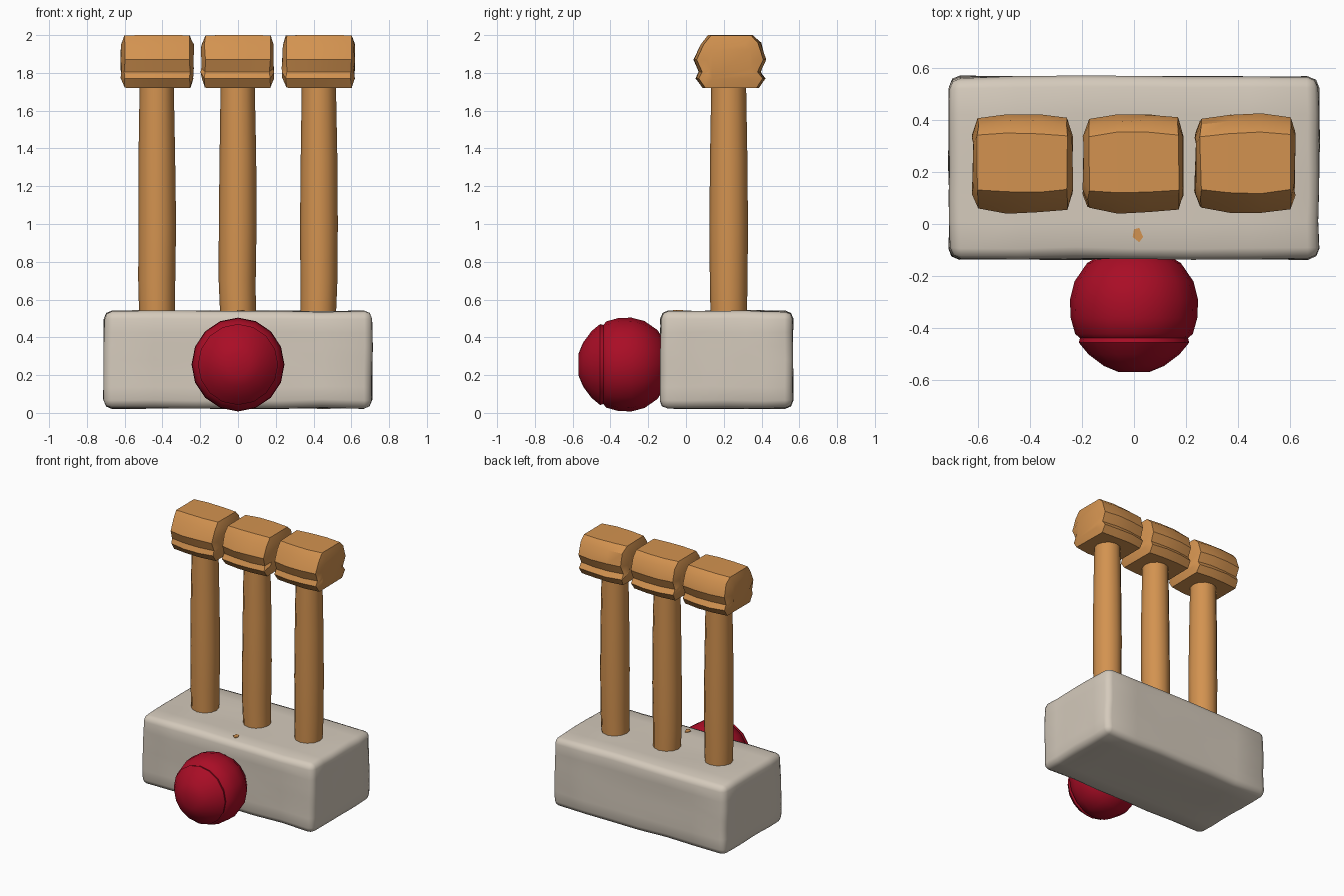
import bpy, bmesh, math, random
from mathutils import Vector, noise

if "Cube" in bpy.data.objects:
    bpy.data.objects.remove(bpy.data.objects["Cube"])

random.seed(4)


def material(name, rgb):
    m = bpy.data.materials.new(name)
    m.diffuse_color = (*rgb, 1)
    m.use_nodes = True
    m.node_tree.nodes["Principled BSDF"].inputs["Base Color"].default_value = m.diffuse_color
    return m


ORANGE = material("warm orange wood", (0.65, 0.29, 0.08))
STONE = material("pale stone", (0.66, 0.59, 0.50))
RED = material("deep red", (0.40, 0.004, 0.019))


def finish(bm, name, mat, angle=40):
    bmesh.ops.recalc_face_normals(bm, faces=bm.faces)
    me = bpy.data.meshes.new(name)
    bm.to_mesh(me)
    bm.free()
    me.materials.append(mat)
    me.polygons.foreach_set("use_smooth", [True] * len(me.polygons))
    me.set_sharp_from_angle(angle=math.radians(angle))
    ob = bpy.data.objects.new(name, me)
    bpy.context.collection.objects.link(ob)
    return ob


def loft(rings, name, mat, angle=40):
    """Skin a list of equal-length closed rings and cap both ends."""
    bm = bmesh.new()
    rows = [[bm.verts.new(p) for p in ring] for ring in rings]
    n = len(rows[0])
    for a, b in zip(rows, rows[1:]):
        for i in range(n):
            j = (i + 1) % n
            bm.faces.new((a[i], a[j], b[j], b[i]))
    bm.faces.new(rows[0])
    bm.faces.new(rows[-1])
    return finish(bm, name, mat, angle)


# stone block with worn edges and slightly uneven faces
bm = bmesh.new()
bmesh.ops.create_cube(bm, size=1)
for v in bm.verts:
    v.co = Vector((v.co.x * 1.42, 0.215 + v.co.y * 0.70, 0.282 + v.co.z * 0.515))
bmesh.ops.bevel(bm, geom=bm.edges[:], offset=0.042, segments=2, profile=0.5, affect='EDGES')
long_edges = [e for e in bm.edges if e.calc_length() > 0.2]
bmesh.ops.subdivide_edges(bm, edges=long_edges, cuts=5, use_grid_fill=True)
for v in bm.verts:
    v.co += noise.noise_vector(v.co * 5) * 0.008
finish(bm, "stone_block", STONE, 50)

# head section seen along x: (y, z) offsets from the centre, with a shallow side groove
HEAD = [(-0.11, 0.14), (0.12, 0.14), (0.165, 0.10), (0.192, 0.01), (0.165, -0.055),
        (0.188, -0.09), (0.155, -0.14), (-0.14, -0.14), (-0.178, -0.09),
        (-0.16, -0.055), (-0.187, 0.01), (-0.15, 0.09)]
HEAD_STEPS = [(-0.192, 0.62), (-0.172, 0.90), (-0.06, 1.0),
              (0.06, 1.0), (0.172, 0.92), (0.19, 0.65)]

for label, x in (("left", -0.427), ("middle", -0.003), ("right", 0.427)):
    # round post
    rings = []
    for z, r in ((0.50, 0.094), (0.70, 0.098), (1.0, 0.100), (1.35, 0.097), (1.76, 0.090)):
        dx = random.uniform(-0.004, 0.004)
        rings.append([(x + dx + r * math.cos(math.tau * i / 12),
                       0.226 + 1.02 * r * math.sin(math.tau * i / 12), z) for i in range(12)])
    loft(rings, label + "_post", ORANGE)

    # chunky head
    rings = []
    for dx, s in HEAD_STEPS:
        sz = 0.9 + 0.1 * s if s > 0.8 else s
        rings.append([(x + dx + random.uniform(-0.004, 0.004),
                       0.23 + y * s + random.uniform(-0.004, 0.004),
                       1.86 + z * sz) for y, z in HEAD])
    loft(rings, label + "_head", ORANGE, 35)

# faceted ball with a shallow ring groove, turned around the y axis
rings = []
for y, r in ((-0.568, 0.06), (-0.545, 0.115), (-0.50, 0.175), (-0.455, 0.212), (-0.438, 0.207),
             (-0.422, 0.226), (-0.36, 0.243), (-0.29, 0.246), (-0.22, 0.228),
             (-0.15, 0.180), (-0.09, 0.08)):
    rings.append([(r * math.cos(math.tau * i / 16), y, 0.256 + r * math.sin(math.tau * i / 16) * 1.01)
                  for i in range(16)])
loft(rings, "ball", RED, 40)

# small orange chip on top of the block
chip = [(0.0, -0.02), (0.02, -0.015), (0.035, -0.05), (0.02, -0.07), (-0.005, -0.05)]
loft([[(x, y, z) for x, y in chip] for z in (0.536, 0.544)], "chip", ORANGE)
